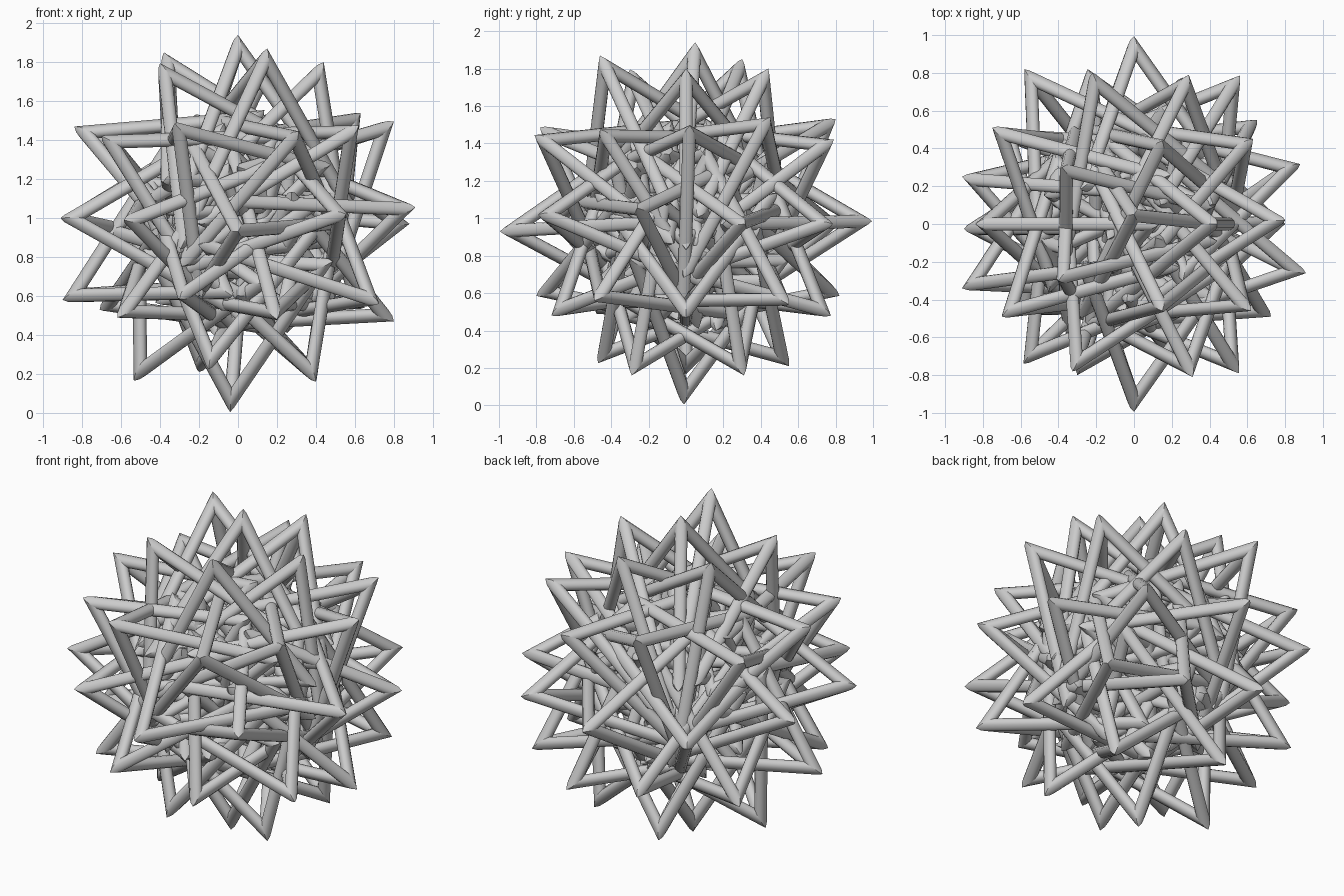
import bpy, bmesh, math
from mathutils import Vector

if "Cube" in bpy.data.objects:
    bpy.data.objects.remove(bpy.data.objects["Cube"])

TUBE = 0.035      # tube radius
EDGE = 0.88       # edge length of each tetrahedron frame
SIDES = 12
CENTRE = Vector((0, 0, 0.97))
Z = Vector((0, 0, 1))

# Measured spike tips, slightly off the regular sphere points
TIPS = [
    (0, .05, .97), (.15, -.46, .9), (.15, .44, .83), (-.38, .3, .88), (-.4, -.3, .825), (.44, 0, .83),
    (.8, .02, .525), (.29, .79, .45), (.31, -.81, .475), (-.75, .51, .45), (-.7, -.49, .45),
    (.63, .45, .57), (.62, -.46, .505), (-.22, .8, .56), (-.325, -.78, .515), (-.84, 0, .5),
    (.91, -.26, .085), (.88, .317, 0), (.555, -.79, .05), (.56, .785, 0), (0, -.995, -.04),
    (0, .995, .015), (-.58, .82, 0), (-.585, -.74, .02), (-.91, .25, .03), (-.91, -.34, .03),
    (.65, .55, -.43), (.725, -.49, -.41), (-.245, .82, -.385), (-.3, -.8, -.385), (-.9, -.025, -.39),
    (.8, 0, -.5), (.2, -.72, -.49), (.26, .775, -.49), (-.62, -.48, -.48), (-.71, .5, -.44),
    (.4, .31, -.81), (.4, -.29, -.81), (-.15, -.47, -.745), (-.2, .55, -.76), (-.535, 0, -.805),
    (-.04, -.01, -.965),
]


def add_tube(bm, a, b, others, middle):
    """Round bar from a to b, mitred where it meets the two other corners."""
    d = (b - a).normalized()
    out = ((a + b) / 2 - middle).normalized()
    side = d.cross(out)
    rings = []
    for p, s in ((a, d), (b, -d)):
        ring = []
        for k in range(SIDES):
            t = 2 * math.pi * k / SIDES
            o = (out * math.cos(t) + side * math.sin(t)) * TUBE
            cut = max(2 * o.dot((c - p).normalized()) for c in others)
            ring.append(bm.verts.new(p + o + s * cut))
        rings.append(ring)
    for k in range(SIDES):
        j = (k + 1) % SIDES
        bm.faces.new((rings[0][j], rings[0][k], rings[1][k], rings[1][j]))


def add_tetra_frame(bm, tip, normal):
    """Open tetrahedron with one corner at the tip, pointing outward."""
    circum = EDGE * math.sqrt(3 / 8)
    axis = (tip - normal * 0.3).normalized()
    apex = tip - axis * 1.73 * TUBE
    middle = apex - axis * circum
    turn = Z.rotation_difference(axis)
    corners = [apex]
    for k in range(3):
        t = 2 * math.pi * k / 3
        local = Vector((math.cos(t), math.sin(t), 0)) * EDGE / math.sqrt(3)
        local.z = -circum / 3
        corners.append(middle + turn @ local)
    for i in range(4):
        for j in range(i + 1, 4):
            others = [corners[k] for k in range(4) if k not in (i, j)]
            add_tube(bm, corners[i] + CENTRE, corners[j] + CENTRE,
                     [c + CENTRE for c in others], middle + CENTRE)


# Sphere points that carry the frames
guide = bmesh.new()
bmesh.ops.create_icosphere(guide, subdivisions=2, radius=1)
points = [v.co.normalized() for v in guide.verts]
guide.free()

# All frames in one mesh
bm = bmesh.new()
for n in points:
    near = min((Vector(t) for t in TIPS), key=lambda t: (t - n).length)
    if (near - n).length > 0.25:
        near = n * 0.97
    add_tetra_frame(bm, near, n)
mesh = bpy.data.meshes.new("tetrahedron_frames")
bm.to_mesh(mesh)
bm.free()
frames = bpy.data.objects.new("tetrahedron_frames", mesh)
bpy.context.collection.objects.link(frames)

bpy.context.view_layer.objects.active = frames
frames.select_set(True)
bpy.ops.object.shade_smooth_by_angle(angle=math.radians(40))
